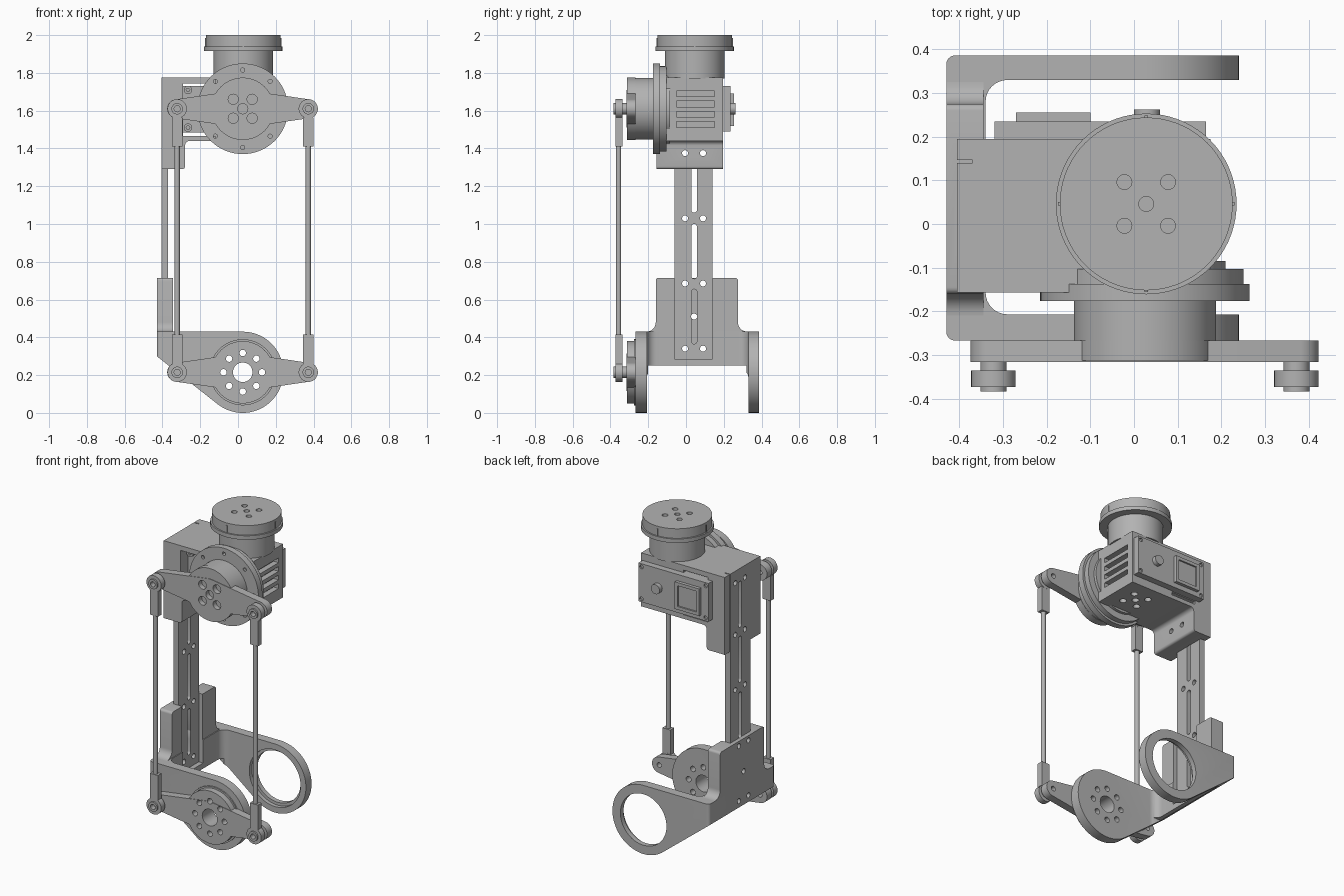
import bpy, bmesh
from math import sin, cos, pi, radians
from mathutils import Vector
from mathutils.geometry import convex_hull_2d

if "Cube" in bpy.data.objects:
    bpy.data.objects.remove(bpy.data.objects["Cube"])

grey = bpy.data.materials.new("plain grey")
grey.use_nodes = True
grey.diffuse_color = (0.45, 0.45, 0.45, 1)
grey.node_tree.nodes["Principled BSDF"].inputs["Base Color"].default_value = grey.diffuse_color
parts = []


def prism(name, pts, axis, a, b):
    """Extrude a flat outline along an axis from a to b."""
    place = {"x": lambda p, t: (t, p[0], p[1]),
             "y": lambda p, t: (p[0], t, p[1]),
             "z": lambda p, t: (p[0], p[1], t)}[axis]
    bm = bmesh.new()
    face = bm.faces.new([bm.verts.new(place(p, a)) for p in pts])
    top = bmesh.ops.extrude_face_region(bm, geom=[face])["geom"]
    shift = Vector(place((0, 0), b - a))
    bmesh.ops.translate(bm, vec=shift, verts=[v for v in top if isinstance(v, bmesh.types.BMVert)])
    bmesh.ops.recalc_face_normals(bm, faces=bm.faces)
    mesh = bpy.data.meshes.new(name)
    bm.to_mesh(mesh)
    bm.free()
    mesh.materials.append(grey)
    ob = bpy.data.objects.new(name, mesh)
    bpy.context.collection.objects.link(ob)
    parts.append(ob)
    return ob


def arc(c, r, start=0, end=360, n=48):
    full = end - start == 360
    steps = n if full else n + 1
    return [(c[0] + r * cos(radians(start + (end - start) * i / n)),
             c[1] + r * sin(radians(start + (end - start) * i / n))) for i in range(steps)]


def cyl(name, c, r, axis, a, b, n=48):
    return prism(name, arc(c, r, n=n), axis, a, b)


def rect(u0, u1, v0, v1):
    return [(u0, v0), (u1, v0), (u1, v1), (u0, v1)]


def hull(pts):
    return [pts[i] for i in convex_hull_2d(pts)]


def combine(ob, tools, mode="DIFFERENCE"):
    """Apply a boolean with each tool, then drop the tools."""
    for t in tools:
        t.hide_render = True
        m = ob.modifiers.new("bool", "BOOLEAN")
        m.operation, m.object, m.solver = mode, t, "EXACT"
    bpy.context.view_layer.update()
    mesh = bpy.data.meshes.new_from_object(ob.evaluated_get(bpy.context.evaluated_depsgraph_get()))
    ob.modifiers.clear()
    ob.data = mesh
    for t in tools:
        parts.remove(t)
        bpy.data.objects.remove(t)
    return ob


def holes(centres, r, axis, a, b, n=20):
    return [cyl("cutter", c, r, axis, a, b, n) for c in centres]


def slot(y, z0, z1, w, a, b):
    r = w / 2
    return prism("cutter", arc((y, z1 - r), r, 0, 180, 8) + arc((y, z0 + r), r, 180, 360, 8), "x", a, b)


def ring_of(c, r, n):
    return arc(c, r, n=n)


def cross(c, d):
    return [c] + [(c[0] + i * d, c[1] + j * d) for i in (-1, 1) for j in (-1, 1)]


LOW, HIGH, TOP = (0.025, 0.215), (0.025, 1.61), (0.028, 0.046)

# Lower fork: U outline in plan, trimmed to the arm silhouette from the front
u_plan = (arc((-0.41, -0.247), 0.02, 180, 270, 6) + [(0.24, -0.267), (0.24, -0.207)]
          + arc((-0.29, -0.157), 0.05, 270, 180, 8) + arc((-0.29, 0.28), 0.05, 180, 90, 8)
          + [(0.24, 0.33), (0.24, 0.386)] + arc((-0.41, 0.366), 0.02, 90, 180, 6))
fork = prism("lower_fork", u_plan, "z", -0.05, 0.6)
side = prism("cutter", hull(arc(LOW, 0.215, n=72) + [(-0.43, 0.30), (-0.43, 0.43)]), "y", -0.5, 0.5)
combine(fork, [side], "INTERSECT")
column_groove = rect(-0.06, 0.14, 0.285, 0.9)
bolt_rows = [(y, z) for y in (-0.005, 0.09) for z in (0.34, 0.685)] + [(0.043, 0.51)]
combine(fork, [prism("cutter", rect(-0.2, 0.32, 0.1, 0.25), "x", -0.5, -0.3),
               prism("cutter", column_groove, "x", -0.405, -0.3),
               cyl("cutter", LOW, 0.16, "y", 0.2, 0.5),
               cyl("cutter", LOW, 0.178, "y", 0.2, 0.355)]
        + holes([LOW], 0.052, "y", -0.4, 0) + holes(ring_of(LOW, 0.102, 8), 0.017, "y", -0.4, 0)
        + holes(bolt_rows, 0.016, "x", -0.5, -0.3))

# Upright plate above the fork, with fillets at its foot
upright = (arc((-0.21, 0.48), 0.05, 270, 360, 8) + arc((-0.145, 0.70), 0.015, 180, 90, 4)
           + arc((0.26, 0.70), 0.015, 90, 0, 4) + arc((0.325, 0.48), 0.05, 180, 270, 8))
combine(prism("upright_plate", upright, "x", -0.43, -0.345),
        [prism("cutter", column_groove, "x", -0.405, -0.3)] + holes(bolt_rows, 0.016, "x", -0.5, -0.3))

# Slotted column
col_holes = [(y, z) for y in (-0.005, 0.09) for z in (0.34, 0.685, 1.03, 1.375, 1.70)] + [(0.043, 0.51)]
combine(prism("column", rect(-0.06, 0.14, 0.285, 1.775), "x", -0.405, -0.37),
        holes(col_holes, 0.016, "x", -0.5, -0.3)
        + [slot(0.043, z, z + 0.29, 0.03, -0.5, -0.3) for z in (0.365, 0.71, 1.06, 1.405)])


# Rocker levers with a round hub
def rocker(name, c, cuts):
    for label, x in (("right", -0.325), ("left", 0.373)):
        arm = prism(name + "_arm_" + label,
                    hull(arc((x, c[1]), 0.05, n=32) + arc((c[0], c[1]), 0.1)), "y", -0.316, -0.267)
        combine(arm, cuts() + holes([(x, c[1])], 0.015, "y", -0.5, 0))
    combine(cyl(name + "_hub", c, 0.165, "y", -0.313, -0.267, 64), cuts())


rocker("lower_rocker", LOW, lambda: holes([LOW], 0.052, "y", -0.5, 0)
       + holes(ring_of(LOW, 0.102, 8), 0.017, "y", -0.5, 0))
rocker("upper_rocker", HIGH, lambda: holes(cross(HIGH, 0.05), 0.027, "y", -0.5, -0.285))
cyl("lower_rocker_spacer", LOW, 0.175, "y", -0.275, -0.267, 64).data.name = "spacer"
combine(parts[-1], holes([LOW], 0.052, "y", -0.5, 0) + holes(ring_of(LOW, 0.102, 8), 0.017, "y", -0.5, 0))

# Push rods with forked heads, eyes and pins
for label, x in (("right", -0.322), ("left", 0.372)):
    cyl("rod_" + label, (x, -0.357), 0.014, "z", 0.4, 1.42, 20)
    for level, c, z0, z1 in (("lower", LOW, 0.26, 0.415), ("upper", HIGH, 1.41, 1.565)):
        tag = level + "_" + label
        prism("rod_head_" + tag, rect(x - 0.028, x + 0.028, -0.374, -0.337), "z", z0, z1)
        combine(cyl("rod_eye_" + tag, (x, c[1]), 0.051, "y", -0.374, -0.336, 32),
                holes([(x, c[1])], 0.029, "y", -0.5, 0, 32))
        combine(cyl("rod_pin_" + tag, (x, c[1]), 0.03, "y", -0.384, -0.314, 32),
                holes([(x, c[1])], 0.016, "y", -0.5, -0.35))

# Upper bracket: clamp block on the column and box shell round the motor
clamp = [(-0.405, 1.29), (-0.295, 1.29)] + arc((-0.295, 1.305), 0.015, 270, 360, 4)[1:]
clamp += arc((-0.255, 1.415), 0.025, 180, 90, 6) + [(-0.12, 1.44), (-0.12, 1.775), (-0.405, 1.775)]
window = rect(-0.29, 0.12, 1.465, 1.745)
groove = rect(-0.06, 0.147, 1.0, 2.0)
combine(prism("clamp_block", clamp, "y", -0.157, 0.195),
        [prism("cutter", window, "y", -0.5, 0.5), prism("cutter", groove, "x", -0.5, -0.37)]
        + holes([(-0.005, 1.375), (0.09, 1.375)], 0.016, "x", -0.5, 0))
vents = [prism("cutter", rect(-0.05, 0.152, z, z + 0.03), "x", 0.14, 0.3) for z in (1.512, 1.566, 1.62, 1.674)]
combine(prism("motor_shell", rect(-0.12, 0.175, 1.44, 1.775), "y", -0.107, 0.195),
        vents + holes(cross(TOP, 0.05), 0.02, "z", 1.3, 1.47))

# Motor body, ear and rear covers
prism("motor_body", rect(-0.29, 0.0, 1.485, 1.73), "y", -0.08, 0.19)
for z in (1.51, 1.71):
    combine(cyl("ear_screw", (-0.265, z), 0.022, "y", -0.1, -0.08, 24),
            holes([(-0.265, z)], 0.01, "y", -0.2, -0.09, 6))
corners = [(x, z) for x in (-0.3, 0.145) for z in (1.51, 1.71)]
combine(prism("rear_cover", rect(-0.32, 0.165, 1.49, 1.73), "y", 0.19, 0.235),
        holes(corners, 0.012, "y", 0.225, 0.3, 12))
combine(prism("rear_box", rect(-0.27, -0.1, 1.52, 1.69), "y", 0.23, 0.255),
        [prism("cutter", rect(-0.25, -0.12, 1.54, 1.67), "y", 0.245, 0.3)])
cyl("rear_knob", (0.03, 1.61), 0.03, "y", 0.23, 0.262, 32)

# Front drive: stepped flange and drum
combine(cyl("drive_flange", HIGH, 0.24, "y", -0.176, -0.137, 72),
        holes(ring_of(HIGH, 0.205, 8), 0.011, "y", -0.3, 0, 12))
cyl("drive_backing", HIGH, 0.226, "y", -0.14, -0.103, 72)
cyl("drive_boss", HIGH, 0.185, "y", -0.105, -0.085, 64)
cyl("drive_drum", HIGH, 0.163, "y", -0.285, -0.17, 64)

# Top turntable
cyl("turntable_neck", TOP, 0.158, "z", 1.77, 1.92, 64)
cyl("turntable_lip", TOP, 0.207, "z", 1.915, 1.94, 72)
combine(cyl("turntable_disc", TOP, 0.198, "z", 1.935, 2.0, 72), holes(cross(TOP, 0.05), 0.017, "z", 1.97, 2.1))
for i in range(4):
    a = i * pi / 2
    c = (TOP[0] + 0.198 * cos(a), TOP[1] + 0.198 * sin(a))
    prism("index_mark", rect(c[0] - 0.004, c[0] + 0.004, c[1] - 0.004, c[1] + 0.004), "z", 1.94, 1.985)

# Smooth the round walls, keep the edges sharp
bpy.ops.object.select_all(action="DESELECT")
for ob in parts:
    ob.select_set(True)
bpy.context.view_layer.objects.active = parts[0]
bpy.ops.object.shade_smooth_by_angle(angle=radians(30))
